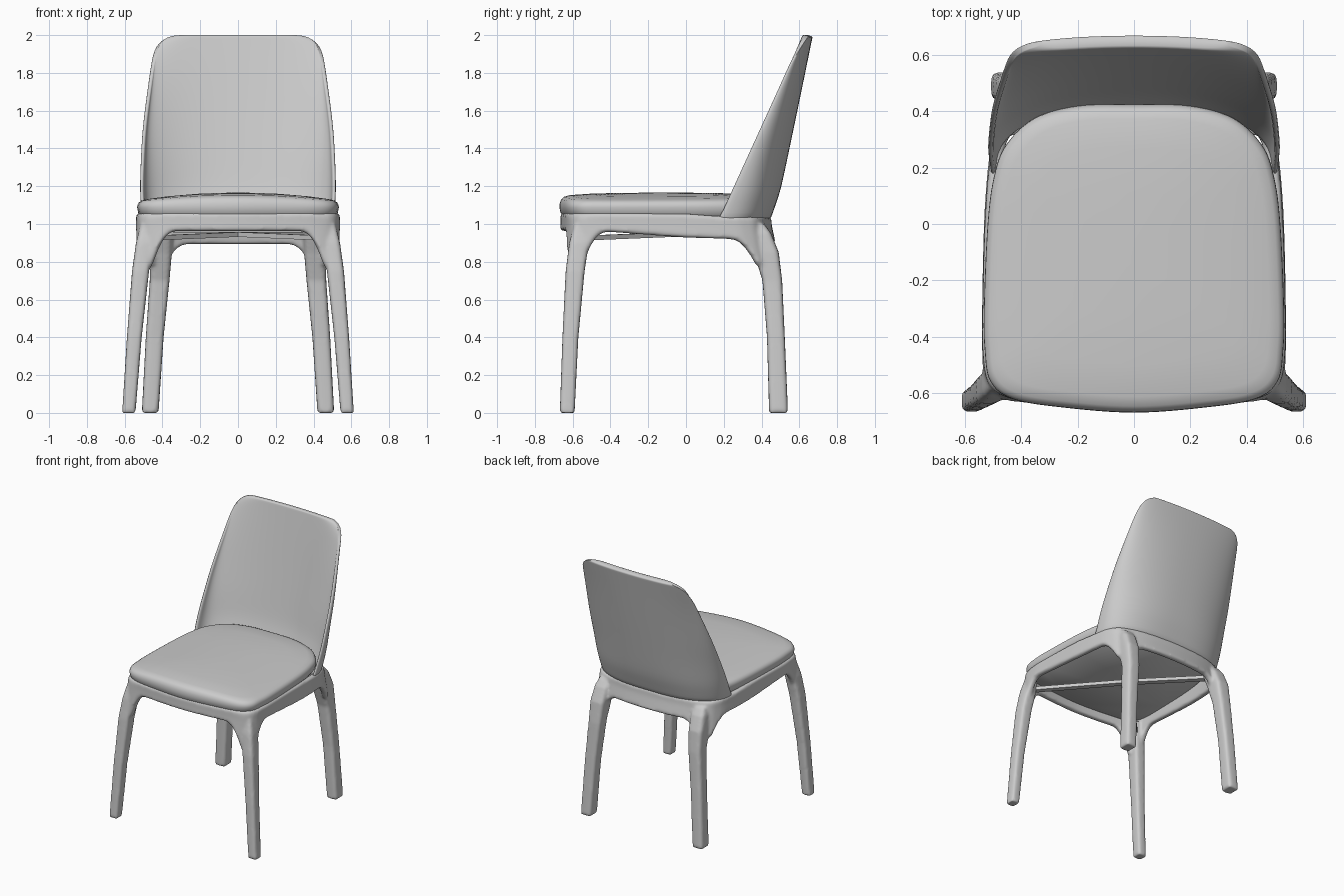
import bpy, math
from mathutils import Vector

if "Cube" in bpy.data.objects:
    bpy.data.objects.remove(bpy.data.objects["Cube"])


def lerp_table(table, t):
    for (a, va), (b, vb) in zip(table, table[1:]):
        if t <= b:
            return va + (vb - va) * max(0, (t - a) / (b - a))
    return table[-1][1]


def closed_curve(half, steps=6):
    # mirror a half outline across x = 0 and smooth it (Catmull-Rom)
    pts = [Vector(p) for p in half] + [Vector((-x, y)) for x, y in half[-2:0:-1]]
    n, out = len(pts), []
    for i in range(n):
        a, b, c, d = (pts[(i + k) % n] for k in (-1, 0, 1, 2))
        for s in range(steps):
            t = s / steps
            out.append(0.5 * (2 * b + (c - a) * t + (2 * a - 5 * b + 4 * c - d) * t * t
                              + (3 * b - a - 3 * c + d) * t ** 3))
    return out


def loft(name, rings, closed=True, caps=True):
    # skin equal-length rings listed bottom to top
    n = len(rings[0])
    verts = [v for r in rings for v in r]
    faces = []
    for j in range(len(rings) - 1):
        for i in range(n if closed else n - 1):
            k = (i + 1) % n
            faces.append((j * n + i, j * n + k, (j + 1) * n + k, (j + 1) * n + i))
    if caps:
        faces.append(tuple(reversed(range(n))))
        faces.append(tuple(range(len(verts) - n, len(verts))))
    me = bpy.data.meshes.new(name)
    me.from_pydata(verts, [], faces)
    ob = bpy.data.objects.new(name, me)
    bpy.context.collection.objects.link(ob)
    for p in me.polygons:
        p.use_smooth = True
    return ob


def thicken(ob, thickness, offset):
    m = ob.modifiers.new("thickness", 'SOLIDIFY')
    m.thickness, m.offset = thickness, offset
    s = ob.modifiers.new("soften", 'SUBSURF')
    s.levels = s.render_levels = 1
    return m


# Seat cushion: domed pad with a rounded rim
cushion = closed_curve([(0, -.67), (.25, -.652), (.43, -.622), (.51, -.56), (.53, -.45),
                        (.533, -.3), (.52, 0), (.497, .17), (.455, .28), (.355, .375),
                        (.2, .42), (0, .425)])
profile = [(.93, 1.02), (.965, 1.04), (.99, 1.06), (1, 1.088), (.997, 1.11), (.985, 1.13),
           (.96, 1.144), (.9, 1.153), (.7, 1.161), (.4, 1.165), (.1, 1.166)]
loft("seat_cushion", [[(p.x * s, -.1 + (p.y + .1) * s,
                        z - .4 * max(0, z - 1.088) * (p.x * s / .53) ** 2) for p in cushion]
                      for s, z in profile])

# Seat frame: continuous rail whose lower edge curves down into the legs
outline = closed_curve([(0, -.664), (.25, -.649), (.43, -.622), (.514, -.572), (.537, -.46),
                        (.538, -.3), (.53, 0), (.515, .2), (.492, .31), (.432, .385),
                        (.25, .435), (0, .452)], 8)
corners = [Vector((.495, -.585)), Vector((.435, .38))]


def rail_span(p):
    base = lerp_table([(-.62, .963), (-.4, .958), (0, .928), (.3, .918), (.42, .897)], p.y)
    top = lerp_table([(-.6, 1.062), (0, 1.056), (.2, 1.042)], p.y)
    d = min((Vector((abs(p.x), p.y)) - c).length for c in corners)
    t = min(1, max(0, 1 - (d - .05) / .13))
    return base - (.2 if p.y < 0 else .13) * t ** 2.5, top


def flare(p, z):
    drop = max(0, 1 - z)
    return (p.x * (1 + .12 * drop), p.y * (1 + (.5 if p.y > 0 else .1) * drop), z)


rows = 6
spans = [rail_span(p) for p in outline]
frame = loft("seat_frame", [[flare(p, lo + (hi - lo) * k / rows)
                             for p, (lo, hi) in zip(outline, spans)]
                            for k in range(rows + 1)], caps=False)
thicken(frame, .045, -1)


# Legs: softly squared sections (z, x, y, half width, half depth)
def leg(name, sections, side):
    rings = []
    cols = [[(s[0], s[k]) for s in sections] for k in range(1, 5)]
    for j in range(21):
        z = j / 20
        x, y, hx, hy = (lerp_table(c, z) for c in cols)
        ring = []
        for i in range(28):
            a = math.tau * i / 28
            c, s = math.cos(a), math.sin(a)
            r = (abs(c) ** 5 + abs(s) ** 5) ** -.2
            ring.append((side * (x + hx * r * c), y + hy * r * s, z))
        rings.append(ring if side > 0 else ring[::-1])
    return loft(name, rings)


front = [(0, .578, -.629, .035, .039), (.4, .549, -.612, .039, .042),
         (.75, .516, -.587, .045, .05), (.9, .494, -.566, .046, .052),
         (1, .478, -.55, .038, .042)]
back = [(0, .465, .49, .044, .05), (.4, .441, .476, .047, .047),
        (.7, .415, .457, .052, .052), (.85, .408, .425, .058, .066),
        (.95, .402, .385, .055, .066), (1, .395, .365, .045, .05)]
parts = [frame]
for side, tag in ((1, "right"), (-1, "left")):
    parts.append(leg("front_leg_" + tag, front, side))
    parts.append(leg("back_leg_" + tag, back, side))

# Fuse rail and legs into one flowing frame
bpy.ops.object.select_all(action='DESELECT')
for ob in parts:
    ob.select_set(True)
bpy.context.view_layer.objects.active = frame
bpy.ops.object.convert(target='MESH')
bpy.context.view_layer.objects.active = frame
bpy.ops.object.join()
frame.name = "seat_frame_and_legs"
m = frame.modifiers.new("fuse", 'REMESH')
m.mode, m.voxel_size, m.use_smooth_shade = 'VOXEL', .01, True
m = frame.modifiers.new("blend", 'SMOOTH')
m.factor, m.iterations = .5, 6

# Backrest: curved shell, thinning toward side wings that sweep forward to the seat
full = [(1.015, .51), (1.2, .522), (1.5, .508), (1.7, .482), (1.85, .46), (2, .447)]
trim = [(1.86, 1), (1.92, .98), (1.96, .93), (1.985, .85), (1.995, .74)]
spine = [(1.015, .445), (1.1, .474), (1.18, .502), (1.6, .59), (2, .672)]
wing = [(1.015, .16), (1.06, .19), (1.17, .24), (1.9, .575), (2, .615)]
levels = [1.015, 1.06, 1.11, 1.17, 1.26, 1.36, 1.46, 1.56, 1.66, 1.76, 1.86,
          1.92, 1.96, 1.985, 1.995]
shell, weights = [], []
for z in levels:
    row = []
    n = lerp_table([(1.02, 2.7), (1.3, 2.3), (2, 2.05)], z)
    for i in range(33):
        a = (i / 32 - .5) * math.pi
        u = math.copysign(abs(math.sin(a)) ** (2 / n), a)
        s = u * lerp_table(trim, z)
        bulge = max(0, 1 - abs(s) ** n) ** (1 / n)
        ye, yc = lerp_table(wing, z), lerp_table(spine, z)
        row.append((s * lerp_table(full, z), ye + (yc - ye) * bulge, z))
        weights.append(1 - .55 * abs(u) ** 8)
    shell.append(row)
backrest = loft("backrest", shell, closed=False, caps=False)
group = backrest.vertex_groups.new(name="thickness")
for i, w in enumerate(weights):
    group.add([i], w, 'REPLACE')
thicken(backrest, .045, 1).vertex_group = group.name


# Cross brace under the seat
def bar(name, a, b):
    a, b = Vector(a), Vector(b)
    bpy.ops.mesh.primitive_cube_add(size=1, location=(a + b) / 2)
    ob = bpy.context.object
    ob.name = name
    ob.scale = (.04, .025, (b - a).length)
    ob.rotation_euler = (b - a).to_track_quat('Z', 'Y').to_euler()


for side, tag in ((1, "right"), (-1, "left")):
    bar("front_brace_" + tag, (side * .47, -.55, .925), (0, -.06, .945))
    bar("back_brace_" + tag, (side * .4, .35, .945), (0, -.06, .945))
